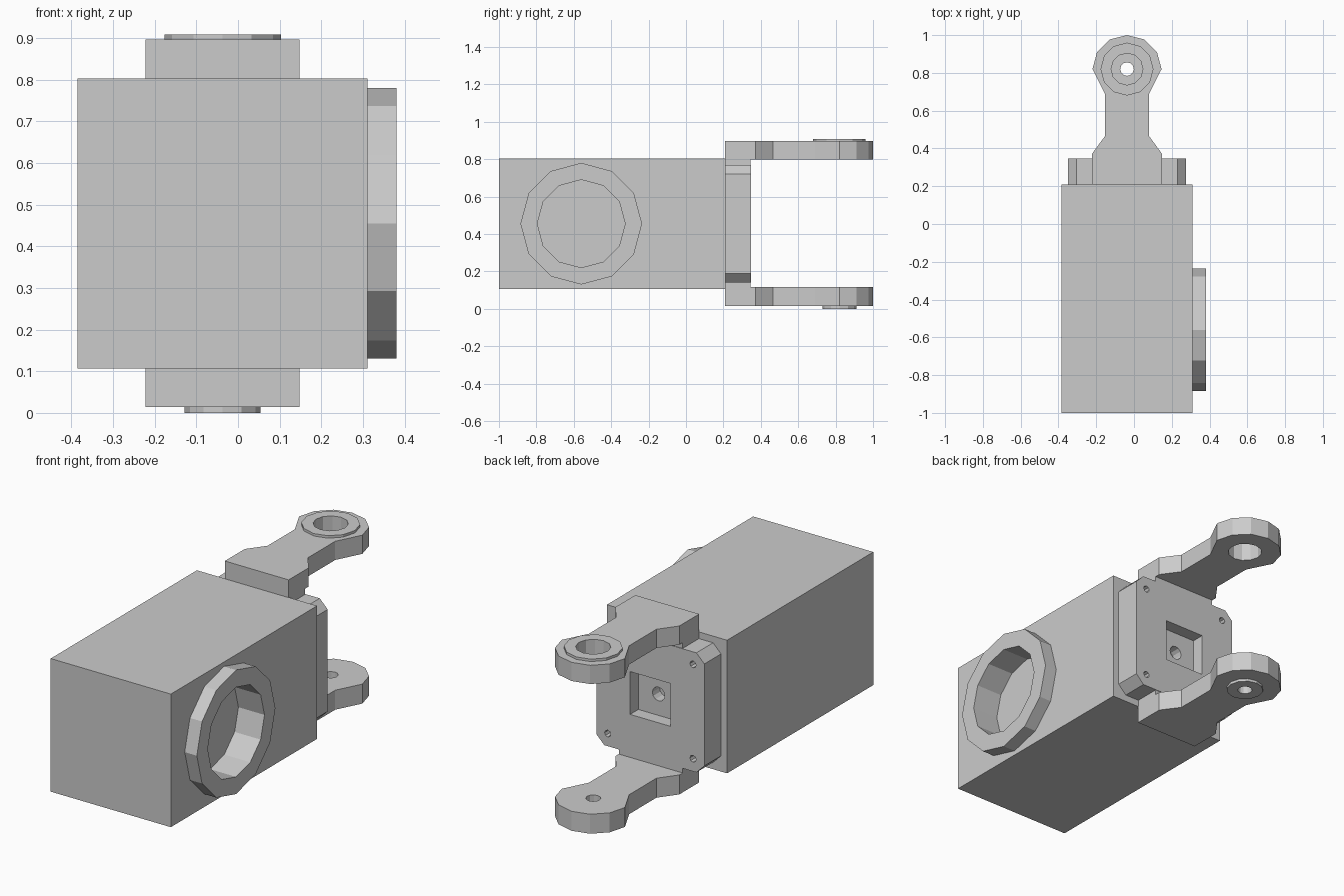
import bpy, bmesh
from math import cos, sin, pi

if "Cube" in bpy.data.objects:
    bpy.data.objects.remove(bpy.data.objects["Cube"])

CX, CZ = -0.037, 0.455      # centre line of the whole mechanism
ARM_Y = 0.82                # pivot position of both arms


def prism(name, pts, axis, a, b):
    """Extrude a 2D outline along an axis from a to b."""
    place = {'X': lambda p, t: (t, p[0], p[1]),
             'Y': lambda p, t: (p[0], t, p[1]),
             'Z': lambda p, t: (p[0], p[1], t)}[axis]
    bm = bmesh.new()
    lo = [bm.verts.new(place(p, a)) for p in pts]
    hi = [bm.verts.new(place(p, b)) for p in pts]
    bm.faces.new(lo)
    bm.faces.new(hi)
    n = len(pts)
    for i in range(n):
        j = (i + 1) % n
        bm.faces.new((lo[i], lo[j], hi[j], hi[i]))
    bmesh.ops.recalc_face_normals(bm, faces=bm.faces)
    me = bpy.data.meshes.new(name)
    bm.to_mesh(me)
    bm.free()
    ob = bpy.data.objects.new(name, me)
    bpy.context.collection.objects.link(ob)
    return ob


def circle(u, v, r, n=12):
    return [(u + r * cos(2 * pi * i / n), v + r * sin(2 * pi * i / n)) for i in range(n)]


def rect(u0, u1, v0, v1):
    return [(u0, v0), (u1, v0), (u1, v1), (u0, v1)]


def cut(ob, *cutter):
    """Subtract a prism from an object and discard the cutter."""
    c = prism("cutter", *cutter)
    c.hide_render = True
    m = ob.modifiers.new("cut", 'BOOLEAN')
    m.operation, m.solver, m.object = 'DIFFERENCE', 'EXACT', c
    bpy.context.view_layer.objects.active = ob
    bpy.ops.object.modifier_apply(modifier=m.name)
    bpy.data.objects.remove(c)


# Main housing with a round recess in its right side
body = prism("housing", rect(-0.385, 0.311, 0.106, 0.803), 'Y', -1.0, 0.21)
cut(body, circle(-0.56, CZ, 0.235), 'X', 0.23, 0.5)

# Raised rim around the recess
rim = prism("side_rim", circle(-0.56, CZ, 0.325), 'X', 0.311, 0.381)
cut(rim, circle(-0.56, CZ, 0.235), 'X', 0.2, 0.5)

# Chamfered end plate with square socket, shaft hole and four screw holes
h, c = 0.313, 0.046
corners = [(h, h - c), (h - c, h), (c - h, h), (-h, h - c),
           (-h, c - h), (c - h, -h), (h - c, -h), (h, c - h)]
plate = prism("end_plate", [(CX + u, CZ + v) for u, v in corners], 'Y', 0.21, 0.348)
cut(plate, rect(CX - 0.117, CX + 0.117, CZ - 0.112, CZ + 0.112), 'Y', 0.28, 0.5)
cut(plate, circle(CX, CZ, 0.036), 'Y', 0.22, 0.5)
for sx in (-1, 1):
    for sz in (-1, 1):
        cut(plate, circle(CX + sx * 0.247, CZ + sz * 0.247, 0.018, 8), 'Y', 0.29, 0.5)

# Arm outline: wide root, narrow neck, rounded end
half = [(0.185, 0.208), (0.185, 0.372), (0.117, 0.465), (0.117, 0.69)]
half += [(0.183 * cos(i * pi / 6), ARM_Y + 0.181 * sin(i * pi / 6)) for i in range(3)]
outline = [(CX + u, v) for u, v in half] + [(CX, 1.0)] + [(CX - u, v) for u, v in reversed(half)]

# Upper and lower arms: arm range, root block range, boss range, boss and bore radius
for side, arm_z, root_z, boss_z, boss_r, bore in (
        ("upper", (0.798, 0.896), (0.76, 0.80), (0.896, 0.909), 0.14, 0.084),
        ("lower", (0.014, 0.116), (0.114, 0.15), (0.0, 0.014), 0.091, 0.036)):
    arm = prism(side + "_arm", outline, 'Z', *arm_z)
    boss = prism(side + "_boss", circle(CX, ARM_Y, boss_r), 'Z', *boss_z)
    for ob in (arm, boss):
        cut(ob, circle(CX, ARM_Y, bore), 'Z', -0.1, 1.1)
    prism(side + "_arm_root", rect(CX - 0.185, CX + 0.185, 0.208, 0.345), 'Z', *root_z)
